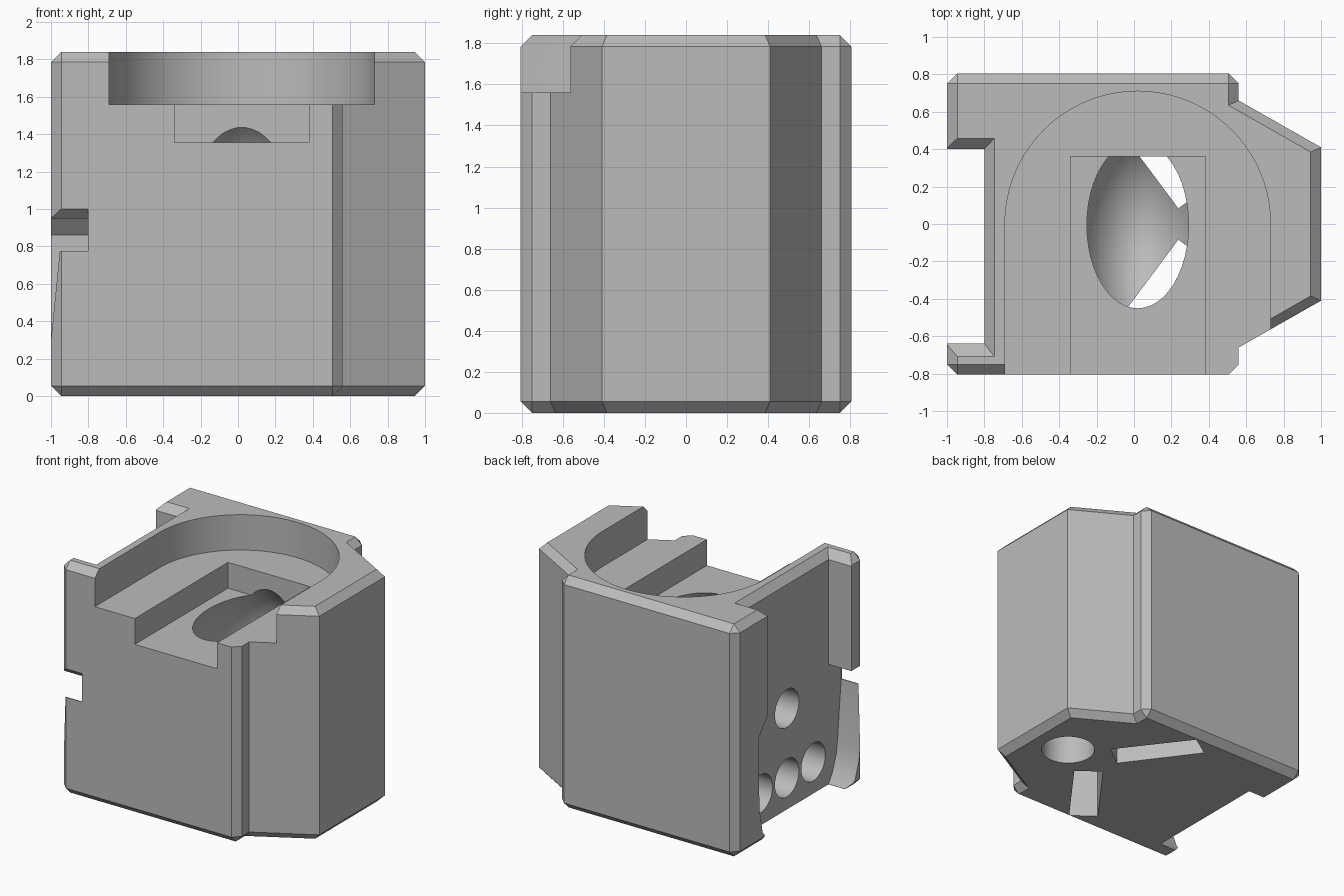
import bpy, bmesh, math
from mathutils import Vector, Matrix

cube = bpy.data.objects.get("Cube")
if cube:
    bpy.data.objects.remove(cube)

grey = bpy.data.materials.new("plain_grey")
grey.use_nodes = True
grey.diffuse_color = (0.5, 0.5, 0.5, 1)
grey.node_tree.nodes["Principled BSDF"].inputs["Base Color"].default_value = (0.5, 0.5, 0.5, 1)


def finish(bm, name):
    bmesh.ops.remove_doubles(bm, verts=bm.verts, dist=0.0005)
    bmesh.ops.recalc_face_normals(bm, faces=bm.faces)
    mesh = bpy.data.meshes.new(name)
    bm.to_mesh(mesh)
    bm.free()
    mesh.materials.append(grey)
    obj = bpy.data.objects.new(name, mesh)
    bpy.context.collection.objects.link(obj)
    return obj


def loft(name, rings):
    """Skin equal-length rings of 3D points and cap both ends."""
    bm = bmesh.new()
    loops = [[bm.verts.new(p) for p in ring] for ring in rings]
    n = len(loops[0])
    for a, b in zip(loops, loops[1:]):
        for i in range(n):
            j = (i + 1) % n
            bm.faces.new((a[i], a[j], b[j], b[i]))
    bm.faces.new(loops[0])
    bm.faces.new(loops[-1])
    return finish(bm, name)


def prism(name, pts, z0, z1):
    return loft(name, [[(x, y, z) for x, y in pts] for z in (z0, z1)])


def prism_x(name, pts, x0, x1):
    return loft(name, [[(x, y, z) for y, z in pts] for x in (x0, x1)])


def rect(x0, x1, y0, y1):
    return [(x0, y0), (x1, y0), (x1, y1), (x0, y1)]


def circle(cx, cy, r, n=40):
    return [(cx + r * math.cos(math.tau * i / n), cy + r * math.sin(math.tau * i / n))
            for i in range(n)]


def mirrored(half):
    return half + [(x, -y) for x, y in reversed(half)]


# Main block: bevelled top and bottom around a half-hexagon side
W, C, H = 0.805, 0.055, 1.84
outer = mirrored([(1, .41), (.56, .66), (.56, W - C), (.56 - C, W), (C - 1, W), (-1, W - C)])
inner = mirrored([(1 - C, .385), (.505, .635), (.505, W - C), (.505, W - C), (C - 1, W - C), (C - 1, W - C)])
body = loft("housing_body", [[(x, y, z) for x, y in ring] for ring, z in
                             ((inner, 0), (outer, C), (outer, H - C), (inner, H))])

cutters = []

# Round-ended top pocket, open to the front
cx, r = 0.02, 0.71
u_shape = [(cx + r * math.cos(math.pi * i / 40), r * math.sin(math.pi * i / 40)) for i in range(41)]
cutters.append(prism("top_pocket", u_shape + [(cx - r, -1), (cx + r, -1)], 1.56, 2))

# Rectangular lower pocket
cutters.append(prism("lower_pocket", rect(-.34, .38, -1, .36), 1.355, 1.7))

# Side recess with bevelled upper rim
cutters.append(prism("side_recess", rect(-1.2, -.8, -.64, .4), -.2, 2))
low, high = rect(-1.2, -.8, -.64, .4), rect(-1.2, -.745, -.71, .46)
cutters.append(loft("recess_rim", [[(x, y, H - .06) for x, y in low],
                                   [(x, y, H + .002) for x, y in high]]))

# Widened lower recess, flaring back in at the bottom
flare = [(-.63, -.01), (-.69, .08), (-.735, .2), (-.75, .3), (-.797, .77), (-.797, .9),
         (-.64, .94), (.4, 1), (.52, .86), (.51, .3), (.47, .1), (.39, -.01)]
cutters.append(prism_x("recess_flare", flare, -1.2, -.801))

# Notch through the front flange
notch = [(-.95, .775), (-.6, .775), (-.6, .95), (-.75, .95), (-.95, 1.136)]
cutters.append(prism_x("flange_notch", notch, -1.2, -.802))

# Round ports in the recess wall
for i, (y, z) in enumerate([(-.45, .25), (-.12, .25), (.21, .25), (-.12, .8)]):
    cutters.append(prism_x("port_%d" % i, circle(y, z, .15), -.9, -.3))

# Blind round hole underneath
cutters.append(prism("bottom_hole", circle(.65, 0, .2), -.2, .8))

# Ellipsoid cavity under the lower pocket
bm = bmesh.new()
bmesh.ops.create_uvsphere(bm, u_segments=48, v_segments=28, radius=.57,
                          matrix=Matrix.Translation((.02, -.005, 1)) @ Matrix.Diagonal((.61, 1, 1, 1)))
cutters.append(finish(bm, "cavity"))

# Two angled slots from the cavity to the underside
for side in (-1, 1):
    a, b = Vector((.27, .22 * side)), Vector((-.08, .69 * side))
    d = (b - a).normalized() * .09
    n = Vector((-d.y, d.x)) * 1.2
    pts = [tuple(p) for p in (a - d - n, a - d + n, b + n, b - n)]
    pts = [(x, max(-.757, min(.74, y))) for x, y in pts]
    cutters.append(prism("slot_%d" % side, pts, -.2, .85))

# Carve everything out of the block
bpy.context.view_layer.objects.active = body
for cutter in cutters:
    cutter.hide_render = True
    mod = body.modifiers.new(cutter.name, "BOOLEAN")
    mod.operation = "DIFFERENCE"
    mod.solver = "EXACT"
    mod.object = cutter
    bpy.ops.object.modifier_apply(modifier=mod.name)
    bpy.data.objects.remove(cutter)

# Smooth round walls, sharp edges elsewhere
bpy.ops.object.select_all(action="DESELECT")
body.select_set(True)
bpy.ops.object.shade_smooth_by_angle(angle=math.radians(25))
